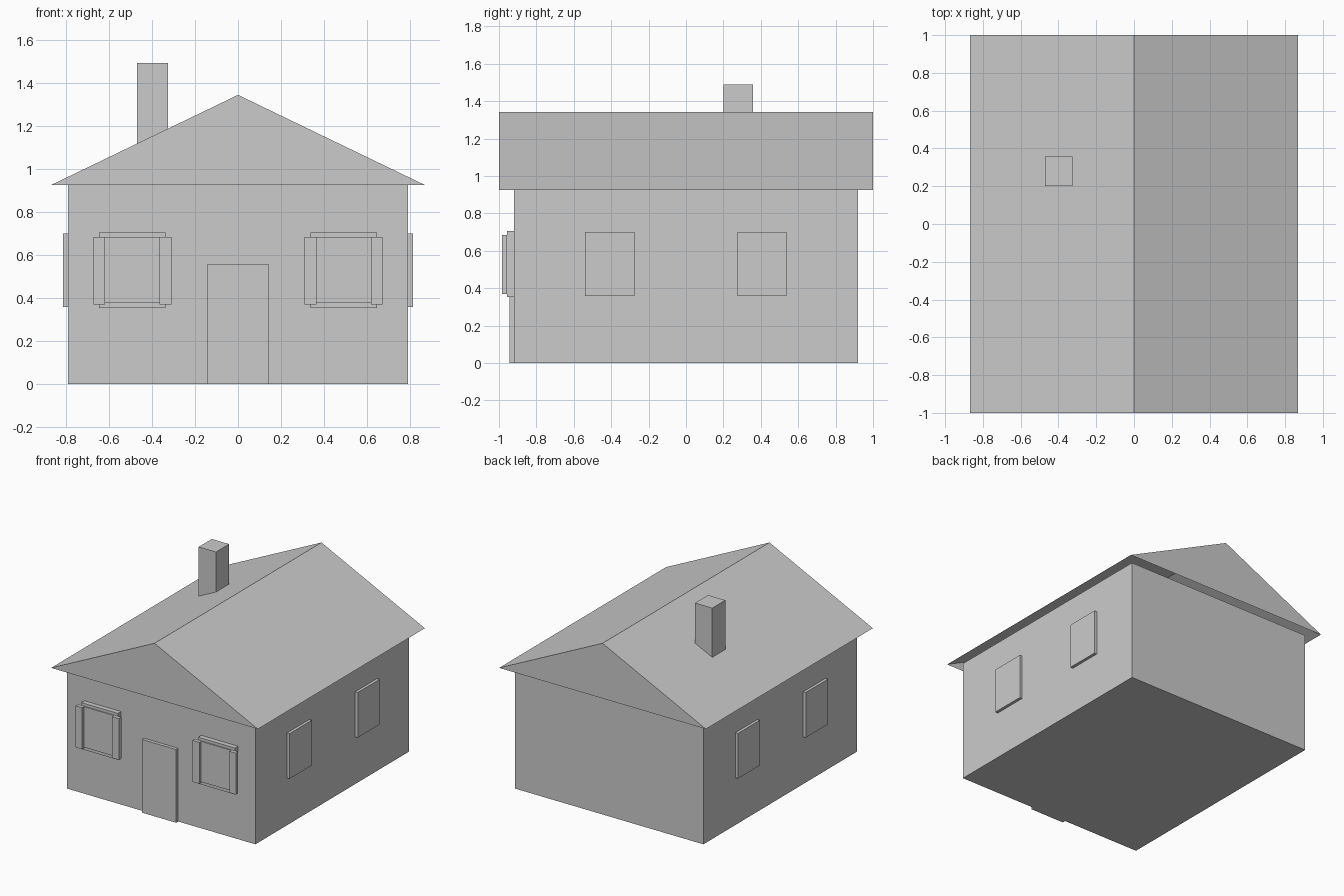
import bpy
import bmesh

cube = bpy.data.objects.get("Cube")
if cube:
    bpy.data.objects.remove(cube, do_unlink=True)

grey = bpy.data.materials.new("plain_grey")
grey.use_nodes = True
colour = (0.6, 0.6, 0.6, 1)
grey.diffuse_color = colour
grey.node_tree.nodes["Principled BSDF"].inputs["Base Color"].default_value = colour


def finish(name, bm):
    mesh = bpy.data.meshes.new(name)
    bm.to_mesh(mesh)
    bm.free()
    mesh.materials.append(grey)
    obj = bpy.data.objects.new(name, mesh)
    bpy.context.collection.objects.link(obj)
    return obj


def box(name, xs, ys, zs):
    """Box spanning the given low and high limits on each axis."""
    bm = bmesh.new()
    bmesh.ops.create_cube(bm, size=1)
    for v in bm.verts:
        v.co = [lim[0] if c < 0 else lim[1] for c, lim in zip(v.co, (xs, ys, zs))]
    return finish(name, bm)


def span(side, near, far):
    """Limits along x, mirrored to the chosen side."""
    return sorted((side * near, side * far))


# Walls, door and chimney
box("walls", (-0.79, 0.79), (-0.92, 0.92), (0, 0.925))
box("door", (-0.143, 0.143), (-0.945, -0.91), (0, 0.555))
box("chimney", (-0.47, -0.325), (0.2, 0.357), (1.05, 1.49))

# Roof: two slopes and two gables, open underneath
bm = bmesh.new()
gables = []
for y in (-1, 1):
    gables.append([bm.verts.new(p) for p in
                   ((-0.867, y, 0.925), (0, y, 1.343), (0.867, y, 0.925))])
front, back = gables
bm.faces.new((front[0], front[2], front[1]))
bm.faces.new(back)
for i in range(2):
    bm.faces.new((front[i], front[i + 1], back[i + 1], back[i]))
finish("roof", bm)

for side, label in ((1, "left"), (-1, "right")):
    # Front window: frame, pane and a shutter over each edge
    box(f"front_window_frame_{label}", span(side, 0.337, 0.645), (-0.957, -0.91), (0.353, 0.705))
    box(f"front_window_pane_{label}", span(side, 0.365, 0.617), (-0.965, -0.95), (0.377, 0.684))
    for part, near, far in (("inner", 0.308, 0.365), ("outer", 0.617, 0.672)):
        box(f"{part}_shutter_{label}", span(side, near, far), (-0.985, -0.957), (0.37, 0.684))
    # Side windows
    for part, ys in (("front", (-0.54, -0.275)), ("back", (0.275, 0.537))):
        box(f"side_window_{part}_{label}", span(side, 0.78, 0.812), ys, (0.358, 0.7))
